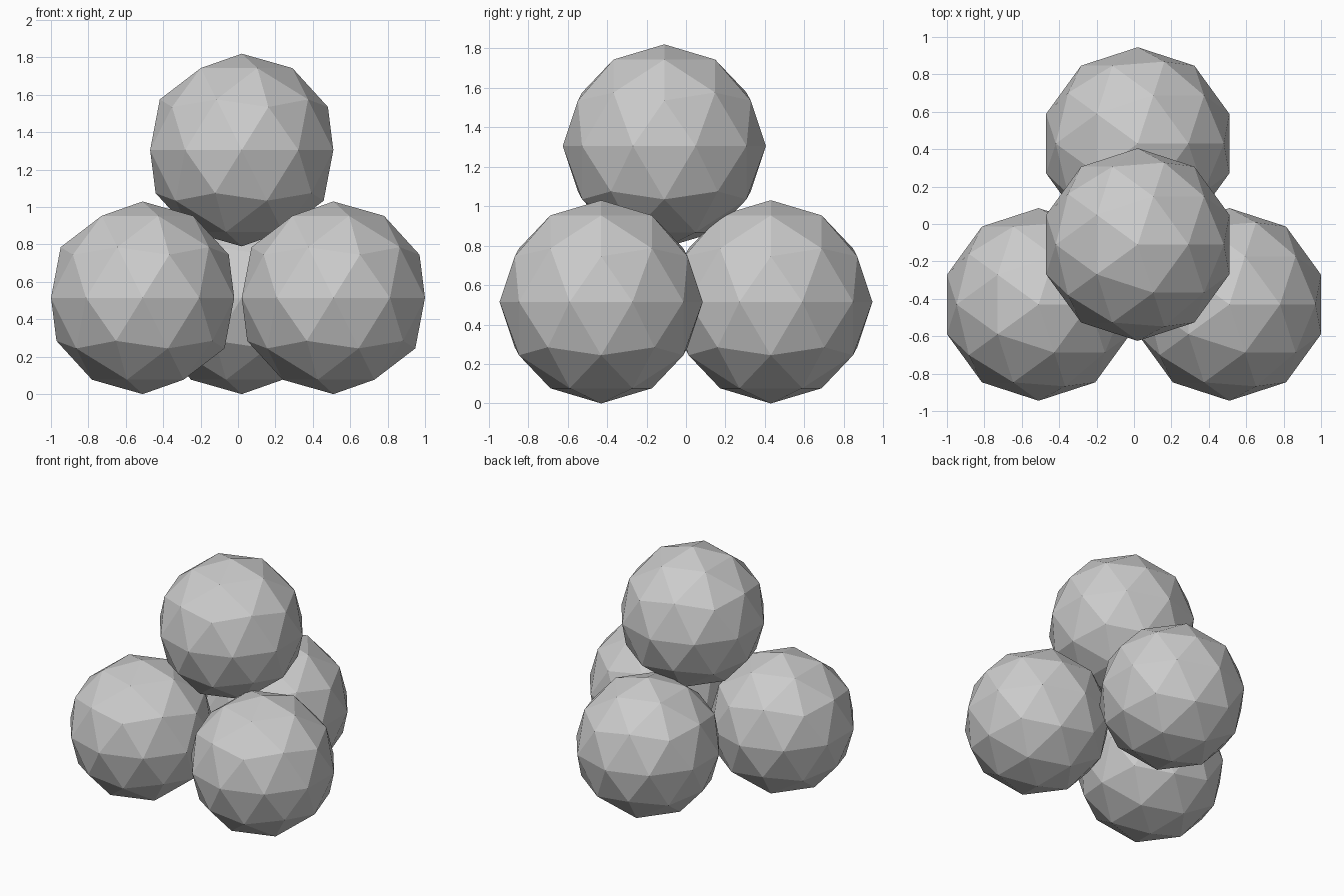
import bpy

cube = bpy.data.objects.get("Cube")
if cube:
    bpy.data.objects.remove(cube, do_unlink=True)

RADIUS = 0.515

# One plain grey for the whole pile
grey = bpy.data.materials.new("stone_grey")
grey.use_nodes = True
colour = (0.6, 0.6, 0.6, 1.0)
grey.diffuse_color = colour
grey.node_tree.nodes["Principled BSDF"].inputs["Base Color"].default_value = colour


def add_ball(name, location):
    """Flat-shaded faceted ball."""
    bpy.ops.mesh.primitive_ico_sphere_add(subdivisions=2, radius=RADIUS, location=location)
    ball = bpy.context.object
    ball.name = ball.data.name = name
    ball.data.materials.append(grey)
    bpy.ops.object.shade_flat()


# Three balls on the ground
add_ball("front_right_ball", (-0.51, -0.43, RADIUS))
add_ball("front_left_ball", (0.51, -0.43, RADIUS))
add_ball("back_ball", (0.02, 0.43, RADIUS))

# One ball resting on top
add_ball("top_ball", (0.02, -0.11, 1.305))
